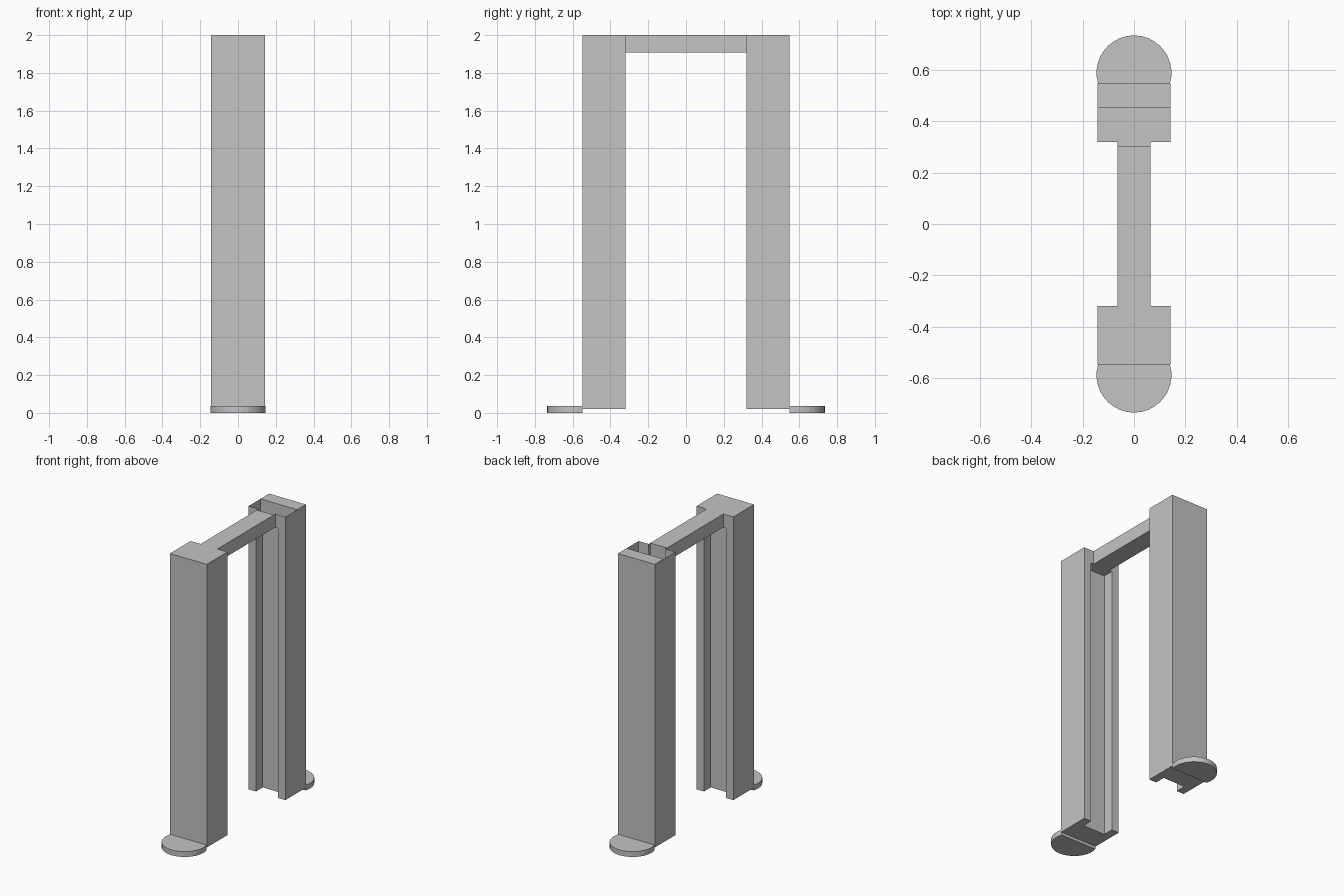
import bpy
import bmesh
from math import sin, cos, pi, asin

old = bpy.data.objects.get("Cube")
if old:
    bpy.data.objects.remove(old, do_unlink=True)

grey = bpy.data.materials.new("plain_grey")
grey.use_nodes = True
GREY = (0.55, 0.55, 0.55, 1)
grey.diffuse_color = GREY
grey.node_tree.nodes["Principled BSDF"].inputs["Base Color"].default_value = GREY

HALF_W = 0.142              # column half width
IN, OUT = 0.32, 0.5475      # column inner and outer y
SLOT_W, SLOT_Y = 0.085, 0.394
BAR_W, BAR_END = 0.065, 0.302
BOTTOM, SHELF, TOP = 0.02, 1.907, 2.0
FOOT_R, FOOT_Y, FOOT_H = 0.146, 0.589, 0.037


def finish(name, bm, fix_normals=True):
    if fix_normals:
        bmesh.ops.recalc_face_normals(bm, faces=bm.faces)
    mesh = bpy.data.meshes.new(name)
    bm.to_mesh(mesh)
    bm.free()
    mesh.materials.append(grey)
    obj = bpy.data.objects.new(name, mesh)
    bpy.context.collection.objects.link(obj)
    return obj


def prism(name, outline, z0, z1, side=1, top=True):
    """Extrude a plan outline; side=-1 mirrors it to the front."""
    bm = bmesh.new()
    low = [bm.verts.new((x, y * side, z0)) for x, y in outline]
    high = [bm.verts.new((x, y * side, z1)) for x, y in outline]
    n = len(outline)
    for i in range(n):
        j = (i + 1) % n
        bm.faces.new((low[i], low[j], high[j], high[i]))
    bm.faces.new(low)
    if top:
        bm.faces.new(high)
    return finish(name, bm)


def rect(w, y0, y1):
    return [(-w, y0), (w, y0), (w, y1), (-w, y1)]


def sheet(name, outline, z):
    bm = bmesh.new()
    bm.faces.new([bm.verts.new((x, y, z)) for x, y in outline])
    return finish(name, bm, False)


# Slotted columns and rounded feet
right_half = [(SLOT_W, SLOT_Y), (SLOT_W, IN), (HALF_W, IN), (HALF_W, OUT)]
channel = right_half + [(-x, y) for x, y in reversed(right_half)]
start = asin((OUT - FOOT_Y) / FOOT_R)
STEPS = 20
arc = []
for i in range(STEPS + 1):
    a = start + (pi - 2 * start) * i / STEPS
    arc.append((FOOT_R * cos(a), FOOT_Y + FOOT_R * sin(a)))

for label, side in (("front", -1), ("back", 1)):
    prism(label + "_column", channel, BOTTOM, SHELF, side, top=False)
    prism(label + "_foot", arc, 0, FOOT_H, side)

# Solid head on the front column, and the crossbar
prism("front_head", rect(HALF_W, IN, OUT), SHELF, TOP, -1)
prism("crossbar", rect(BAR_W, -IN, BAR_END), SHELF, TOP)

# Open pocket on the back column: rear block, floor and thin walls
POCKET = 0.452
prism("back_head", rect(HALF_W, POCKET, OUT), SHELF, TOP)
sheet("pocket_floor", rect(HALF_W, IN, POCKET), SHELF)
sheet("pocket_neck_floor", rect(BAR_W, BAR_END, IN), SHELF)

wall = [(HALF_W, POCKET), (HALF_W, IN), (BAR_W, IN), (BAR_W, BAR_END)]
for label, side in (("left", 1), ("right", -1)):
    bm = bmesh.new()
    path = [(x * side, y) for x, y in wall][::-side]
    low = [bm.verts.new((x, y, SHELF)) for x, y in path]
    high = [bm.verts.new((x, y, TOP)) for x, y in path]
    for i in range(len(path) - 1):
        bm.faces.new((low[i], low[i + 1], high[i + 1], high[i]))
    finish(label + "_pocket_wall", bm, False)
